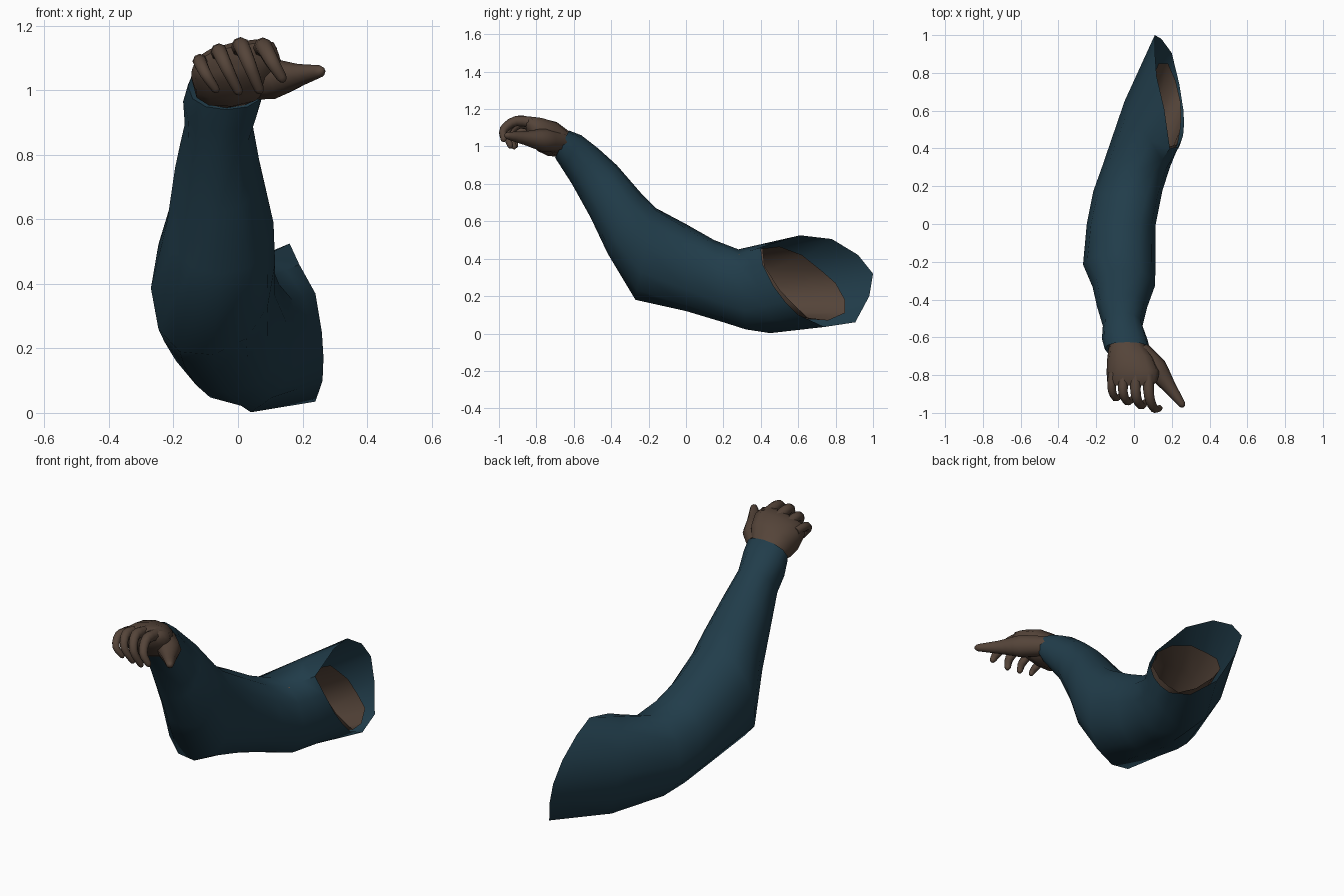
import bpy, bmesh, math
from mathutils import Vector

if "Cube" in bpy.data.objects:
    bpy.data.objects.remove(bpy.data.objects["Cube"])

N = 12


def material(name, rgb):
    m = bpy.data.materials.new(name)
    m.diffuse_color = (*rgb, 1)
    m.use_nodes = True
    m.node_tree.nodes["Principled BSDF"].inputs["Base Color"].default_value = m.diffuse_color
    return m


cloth = material("teal_cloth", (0.015, 0.046, 0.069))
skin = material("brown_skin", (0.09, 0.058, 0.041))


def power(v, e):
    return math.copysign(abs(v) ** e, v)


def section(top, bottom, left, right, roll=0.0, e=0.9):
    """Oval ring from its top and bottom (y, z) points and its x limits."""
    t, b = Vector((0, *top)), Vector((0, *bottom))
    mid, up = (t + b) / 2, (t - b) / 2
    cx, hw = (left + right) / 2, (right - left) / 2
    ring = []
    for i in range(N):
        a = 2 * math.pi * i / N
        p = mid + up * power(math.sin(a), e)
        p.x = cx + hw * power(math.cos(a), e)
        p.z += roll * (p.x - cx)
        ring.append(p)
    return ring


def blend(r1, r2, f):
    return [Vector(a).lerp(Vector(b), f) for a, b in zip(r1, r2)]


def loft(name, rings, mat, cap_start=False, cap_end=False, flip=False, angle=50):
    bm = bmesh.new()
    vs = [[bm.verts.new(p) for p in r] for r in rings]
    n = len(vs[0])
    for r1, r2 in zip(vs, vs[1:]):
        for i in range(n):
            j = (i + 1) % n
            f = (r1[i], r1[j], r2[j], r2[i])
            bm.faces.new(f[::-1] if flip else f)
    if cap_start:
        bm.faces.new(vs[0] if flip else vs[0][::-1])
    if cap_end:
        bm.faces.new(vs[-1][::-1] if flip else vs[-1])
    me = bpy.data.meshes.new(name)
    bm.to_mesh(me)
    bm.free()
    ob = bpy.data.objects.new(name, me)
    bpy.context.collection.objects.link(ob)
    me.materials.append(mat)
    bpy.ops.object.select_all(action='DESELECT')
    ob.select_set(True)
    bpy.context.view_layer.objects.active = ob
    bpy.ops.object.shade_smooth_by_angle(angle=math.radians(angle))
    return ob


def finger(name, pts, radii, sides=8):
    """Tapered round tube along a smoothed path with a rounded tip."""
    pts = [Vector(p) for p in pts]
    ext = [2 * pts[0] - pts[1]] + pts + [2 * pts[-1] - pts[-2]]
    path = []
    for k in range(1, len(ext) - 2):
        p0, p1, p2, p3 = ext[k - 1:k + 3]
        for s in range(3):
            t = s / 3
            q = 0.5 * (2 * p1 + (p2 - p0) * t + (2 * p0 - 5 * p1 + 4 * p2 - p3) * t * t
                       + (3 * p1 - p0 - 3 * p2 + p3) * t ** 3)
            path.append((q, radii[k - 1] + (radii[k] - radii[k - 1]) * t))
    d, r = (pts[-1] - pts[-2]).normalized(), radii[-1]
    path += [(pts[-1], r), (pts[-1] + d * r * 0.6, r * 0.75), (pts[-1] + d * r, r * 0.3)]
    rings = []
    side = Vector((1, 0, 0))
    for i, (q, rad) in enumerate(path):
        tan = (path[min(i + 1, len(path) - 1)][0] - path[max(i - 1, 0)][0]).normalized()
        side = (side - tan * side.dot(tan)).normalized()
        up = tan.cross(side)
        rings.append([q + (side * math.cos(2 * math.pi * j / sides)
                           + up * math.sin(2 * math.pi * j / sides)) * rad
                      for j in range(sides)])
    loft(name, rings, skin, True, True)


# Sleeve: cuff, forearm, elbow, upper arm, slanted shoulder opening
sleeve = [
    section((-0.60, 1.05), (-0.67, 0.96), -0.12, 0.05),
    section((-0.625, 1.085), (-0.70, 0.94), -0.155, 0.085),
    section((-0.56, 1.06), (-0.655, 0.87), -0.17, 0.07),
    section((-0.47, 0.99), (-0.61, 0.80), -0.165, 0.045),
    section((-0.37, 0.90), (-0.51, 0.62), -0.195, 0.07),
    section((-0.24, 0.75), (-0.42, 0.43), -0.22, 0.11),
    section((-0.16, 0.67), (-0.27, 0.18), -0.27, 0.115, 0.2),
    section((0.0, 0.585), (0.0, 0.12), -0.25, 0.115, 0.05),
    section((0.15, 0.50), (0.20, 0.06), -0.215, 0.15),
    section((0.28, 0.45), (0.32, 0.022), -0.17, 0.19),
]
rim = [(0.26, 0.47, 0.25), (0.24, 0.41, 0.37), (0.19, 0.40, 0.46), (0.16, 0.61, 0.525),
       (0.12, 0.78, 0.505), (0.11, 0.92, 0.42), (0.11, 1.0, 0.32), (0.145, 0.98, 0.2),
       (0.2, 0.905, 0.06), (0.24, 0.74, 0.035), (0.262, 0.6, 0.1), (0.265, 0.53, 0.17)]
middle = blend(sleeve[-1], rim, 0.5)
# fullness along the back and underside of the upper arm
middle[5] += Vector((-0.01, 0.0, 0.0))
middle[6] += Vector((-0.02, 0.0, 0.0))
middle[7] += Vector((-0.025, 0.02, -0.02))
middle[8] += Vector((-0.03, 0.0, -0.022))
middle[9] = Vector((0.04, 0.45, 0.002))
sleeve += [middle, [Vector(p) for p in rim]]
loft("sleeve", sleeve, cloth, flip=True)

# Upper arm: open end seen inside the sleeve
arm_end = [(0.245, 0.50, 0.235), (0.23, 0.42, 0.36), (0.185, 0.41, 0.455), (0.16, 0.50, 0.465),
           (0.13, 0.62, 0.42), (0.115, 0.72, 0.34), (0.11, 0.80, 0.27), (0.13, 0.85, 0.18),
           (0.18, 0.85, 0.11), (0.22, 0.76, 0.07), (0.245, 0.65, 0.085), (0.25, 0.57, 0.16)]
arm_deep = section((0.2, 0.42), (0.25, 0.1), -0.13, 0.12)
loft("upper_arm", [arm_deep, blend(arm_deep, arm_end, 0.5), arm_end], skin,
     cap_start=True, flip=True)

# Palm and wrist
loft("palm", [
    section((-0.56, 1.04), (-0.63, 0.95), -0.11, 0.045),
    section((-0.63, 1.085), (-0.69, 0.945), -0.135, 0.065),
    section((-0.69, 1.13), (-0.74, 0.95), -0.142, 0.105, 0.1, 0.8),
    section((-0.77, 1.15), (-0.79, 0.975), -0.145, 0.135, 0.15, 0.8),
    section((-0.825, 1.15), (-0.835, 1.03), -0.143, 0.125, 0.2, 0.8),
    section((-0.855, 1.135), (-0.855, 1.065), -0.13, 0.10, 0.22, 0.8),
], skin, True, True, flip=False)

# Curled fingers: path points and radius scale
for name, pts, k in [
    ("little_finger", [(-0.112, -0.79, 1.085), (-0.118, -0.87, 1.088),
                       (-0.10, -0.92, 1.05), (-0.07, -0.91, 1.005)], 0.82),
    ("ring_finger", [(-0.055, -0.80, 1.105), (-0.058, -0.89, 1.12),
                     (-0.035, -0.94, 1.07), (0.0, -0.92, 1.0)], 0.92),
    ("middle_finger", [(0.008, -0.80, 1.12), (0.01, -0.905, 1.138),
                       (0.035, -0.96, 1.08), (0.065, -0.94, 1.005)], 0.98),
    ("index_finger", [(0.075, -0.80, 1.125), (0.08, -0.91, 1.135),
                      (0.105, -0.975, 1.09), (0.135, -0.975, 1.04)], 1.0),
]:
    finger(name, pts, [0.031 * k, 0.027 * k, 0.023 * k, 0.017 * k])

# Outstretched thumb with its fleshy base
finger("thumb", [(0.03, -0.67, 1.025), (0.115, -0.765, 1.035), (0.185, -0.86, 1.045),
                 (0.252, -0.952, 1.058)],
       [0.055, 0.062, 0.037, 0.02])
